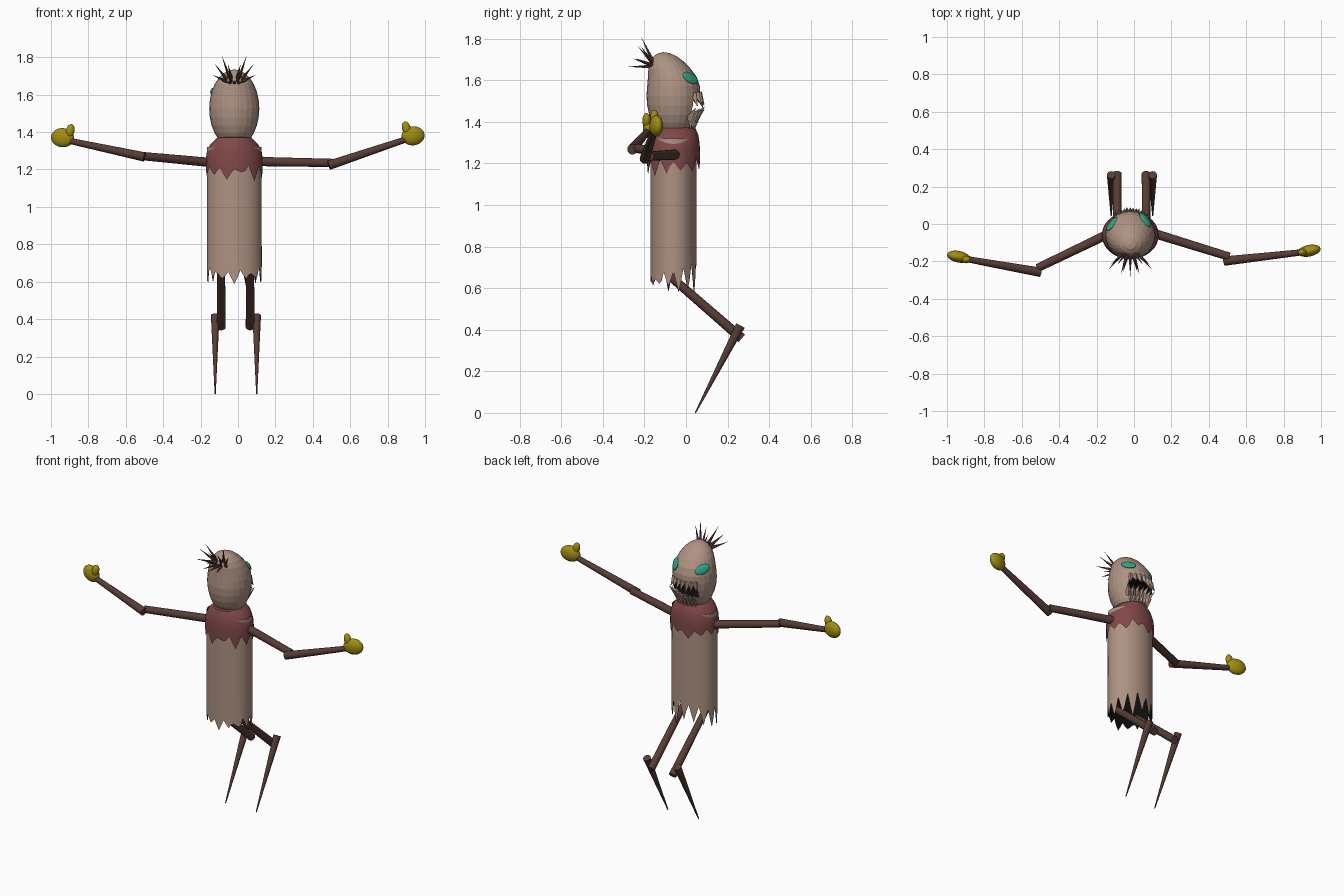
import bpy, bmesh, math, random
from mathutils import Vector, Matrix

random.seed(4)
cube = bpy.data.objects.get("Cube")
if cube:
    bpy.data.objects.remove(cube, do_unlink=True)


def material(name, rgb):
    m = bpy.data.materials.new(name)
    m.use_nodes = True
    m.diffuse_color = (*rgb, 1)
    m.node_tree.nodes["Principled BSDF"].inputs["Base Color"].default_value = (*rgb, 1)
    return m


BURLAP = material("burlap", (0.42, 0.29, 0.225))
RED = material("red cloth", (0.22, 0.065, 0.067))
WOOD = material("dark wood", (0.095, 0.046, 0.036))
GLOVE = material("mustard glove", (0.36, 0.27, 0.006))
GREEN = material("green eye", (0.03, 0.36, 0.22))
BLACK = material("black inside", (0.004, 0.004, 0.004))
CX, CY = -0.02, -0.06


def finish(name, bm, mat, smooth=True):
    bmesh.ops.recalc_face_normals(bm, faces=bm.faces)
    me = bpy.data.meshes.new(name)
    bm.to_mesh(me)
    bm.free()
    me.materials.append(mat)
    ob = bpy.data.objects.new(name, me)
    bpy.context.collection.objects.link(ob)
    if smooth:
        bpy.ops.object.select_all(action="DESELECT")
        ob.select_set(True)
        bpy.context.view_layer.objects.active = ob
        bpy.ops.object.shade_smooth_by_angle(angle=math.radians(40))
    return ob


def add_rod(bm, a, b, r1, r2, sides=16):
    a, b = Vector(a), Vector(b)
    d = b - a
    mat = Matrix.Translation((a + b) / 2) @ d.to_track_quat("Z", "Y").to_matrix().to_4x4()
    bmesh.ops.create_cone(bm, cap_ends=True, segments=sides, radius1=r1, radius2=r2,
                          depth=d.length, matrix=mat)


def rod(name, a, b, r1, r2, mat=WOOD):
    bm = bmesh.new()
    add_rod(bm, a, b, r1, r2)
    return finish(name, bm, mat)


def spikes(name, pairs, radius, mat, sides=4):
    bm = bmesh.new()
    for a, b in pairs:
        add_rod(bm, a, b, radius, 0, sides)
    return finish(name, bm, mat, False)


def blob(name, centre, size, mat, rot=None, smooth=True, segs=24, rings=14):
    bm = bmesh.new()
    rot = rot or Matrix.Identity(4)
    bmesh.ops.create_uvsphere(bm, u_segments=segs, v_segments=rings, radius=1,
                              matrix=Matrix.Translation(centre) @ rot @ Matrix.Diagonal((*size, 1)))
    return finish(name, bm, mat, smooth)


def ragged_tube(name, rings, edge, mat, shrink=0.0):
    """Open tube of (z, rx, ry) rings, ending in the ragged hem heights."""
    bm = bmesh.new()
    n = len(edge)
    rows = []
    for z, rx, ry in rings + [(None, *rings[-1][1:])]:
        rows.append([bm.verts.new((CX + (rx - shrink) * math.cos(i * math.tau / n),
                                   CY + (ry - shrink) * math.sin(i * math.tau / n),
                                   edge[i] if z is None else z)) for i in range(n)])
    for up, low in zip(rows, rows[1:]):
        for i in range(n):
            j = (i + 1) % n
            bm.faces.new((up[i], low[i], low[j], up[j]))
    return finish(name, bm, mat)


def hem(teeth, tip, valley, back_rise, step=4):
    """Zigzag heights; notches get deeper towards +y."""
    heights = []
    for t in range(teeth):
        low = tip + random.uniform(-0.03, 0.03)
        rise = back_rise * (0.5 + 0.5 * math.sin(t * math.tau / teeth))
        high = valley + rise + random.uniform(-0.015, 0.02)
        for k in range(step):
            f = abs(1 - 2 * k / step)
            heights.append(low + (high - low) * f)
    return heights


# Sack body with black lining
body_hem = hem(14, 0.60, 0.645, 0.09)
body_rings = [(1.32, 0.146, 0.11), (0.78, 0.147, 0.111)]
ragged_tube("body", body_rings, body_hem, BURLAP)
ragged_tube("body_lining", body_rings, body_hem, BLACK, 0.003)

# Ragged collar
collar_rings = [(1.375, 0.07, 0.08), (1.37, 0.092, 0.105), (1.335, 0.128, 0.12),
                (1.29, 0.148, 0.126), (1.25, 0.152, 0.127)]
ragged_tube("collar", collar_rings, hem(12, 1.165, 1.215, 0.0), RED)

# Head with a cut mouth
head = blob("head", (CX, CY, 1.525), (0.134, 0.13, 0.21), BURLAP, smooth=False)
for v in head.data.vertices:
    v.co.y -= max(0, v.co.z - 1.6) * 0.35
bm = bmesh.new()
bmesh.ops.create_cube(bm, size=1, matrix=Matrix.Translation((CX, 0.07, 1.478))
                      @ Matrix.Diagonal((0.175, 0.2, 0.085, 1)))
cutter = finish("mouth_cutter", bm, BLACK, False)
cutter.hide_render = True
mod = head.modifiers.new("mouth", "BOOLEAN")
mod.object = cutter
mod.operation = "DIFFERENCE"
mod.solver = "EXACT"
mod.material_mode = "TRANSFER"
bpy.context.view_layer.objects.active = head
bpy.ops.object.modifier_apply(modifier="mouth")
bpy.data.objects.remove(cutter, do_unlink=True)


def face_point(angle, z, out=0.0):
    s = math.sqrt(max(0, 1 - ((z - 1.525) / 0.21) ** 2))
    return Vector((CX + (0.134 * s + out) * math.sin(angle),
                   CY + (0.13 * s + out) * math.cos(angle), z))


# Jagged teeth and torn jaw edge
upper, lower, jaw = [], [], []
for i in range(7):
    a = (i - 3) * 0.22
    length = random.uniform(0.04, 0.06)
    upper.append((face_point(a, 1.535, -0.012), face_point(a, 1.525 - length, 0.022)))
    lower.append((face_point(a + 0.1, 1.415, -0.012), face_point(a + 0.1, 1.415 + length, 0.026)))
    jaw.append((face_point(a, 1.43, -0.008), face_point(a, 1.36, 0.02)))
spikes("upper_teeth", upper, 0.021, BURLAP)
spikes("lower_teeth", lower, 0.024, BURLAP)
spikes("jaw_fringe", jaw, 0.022, BURLAP)


# Slanted eyes
def eye(name, centre, axis):
    c, x = Vector(centre), Vector(axis).normalized()
    n = c - Vector((CX, CY, 1.55))
    n = (n - x * n.dot(x)).normalized()
    rot = Matrix((x, n.cross(x), n)).transposed().to_4x4()
    blob(name, c, (0.047, 0.029, 0.012), GREEN, rot)


eye("left_eye", (0.06, 0.022, 1.61), (-0.055, 0.08, -0.035))
eye("right_eye", (-0.118, 0.0, 1.61), (0.05, 0.07, -0.035))

# Straw tuft on the back of the head
tuft = []
for y, z, spread, count in [(-0.23, 1.81, 0.067, 2), (-0.24, 1.765, 0.105, 4),
                            (-0.265, 1.705, 0.115, 4), (-0.28, 1.665, 0.05, 3)]:
    for i in range(count):
        x = spread * (2 * i / (count - 1) - 1)
        tuft.append(((CX + x * 0.25, -0.145, 1.665), (CX + x, y + abs(x) * 0.2, z)))
spikes("hair_tuft", tuft, 0.012, WOOD, 5)

# Arms and gloves
arms = {
    "right": ((-0.12, -0.045, 1.235), (-0.515, -0.235, 1.272), (-0.50, -0.258, 1.267),
              (-0.91, -0.185, 1.355), (-0.938, -0.175, 1.37), (-0.898, -0.19, 1.405)),
    "left": ((0.09, -0.045, 1.243), (0.51, -0.175, 1.235), (0.485, -0.198, 1.222),
             (0.91, -0.15, 1.365), (0.936, -0.143, 1.38), (0.9, -0.152, 1.42)),
}
for side, (shoulder, elbow, fore, wrist, palm, thumb) in arms.items():
    rod(side + "_upper_arm", shoulder, elbow, 0.025, 0.022)
    rod(side + "_forearm", fore, wrist, 0.025, 0.016)
    s = 1 if side == "left" else -1
    turn = Matrix.Rotation(0.2 * s, 4, "Z") @ Matrix.Rotation(-0.1 * s, 4, "Y")
    blob(side + "_hand", palm, (0.063, 0.031, 0.051), GLOVE, turn)
    blob(side + "_thumb", thumb, (0.023, 0.02, 0.038), GLOVE, Matrix.Rotation(-0.25 * s, 4, "Y"))

# Folded-back legs with pointed shins
for side, thigh_x, shin_x in [("right", -0.09, -0.122), ("left", 0.065, 0.1)]:
    rod(side + "_thigh", (thigh_x, -0.08, 0.66), (thigh_x, 0.268, 0.358), 0.021, 0.024)
    rod(side + "_shin", (shin_x, 0.262, 0.42), (shin_x, 0.045, 0.0), 0.023, 0.003)
